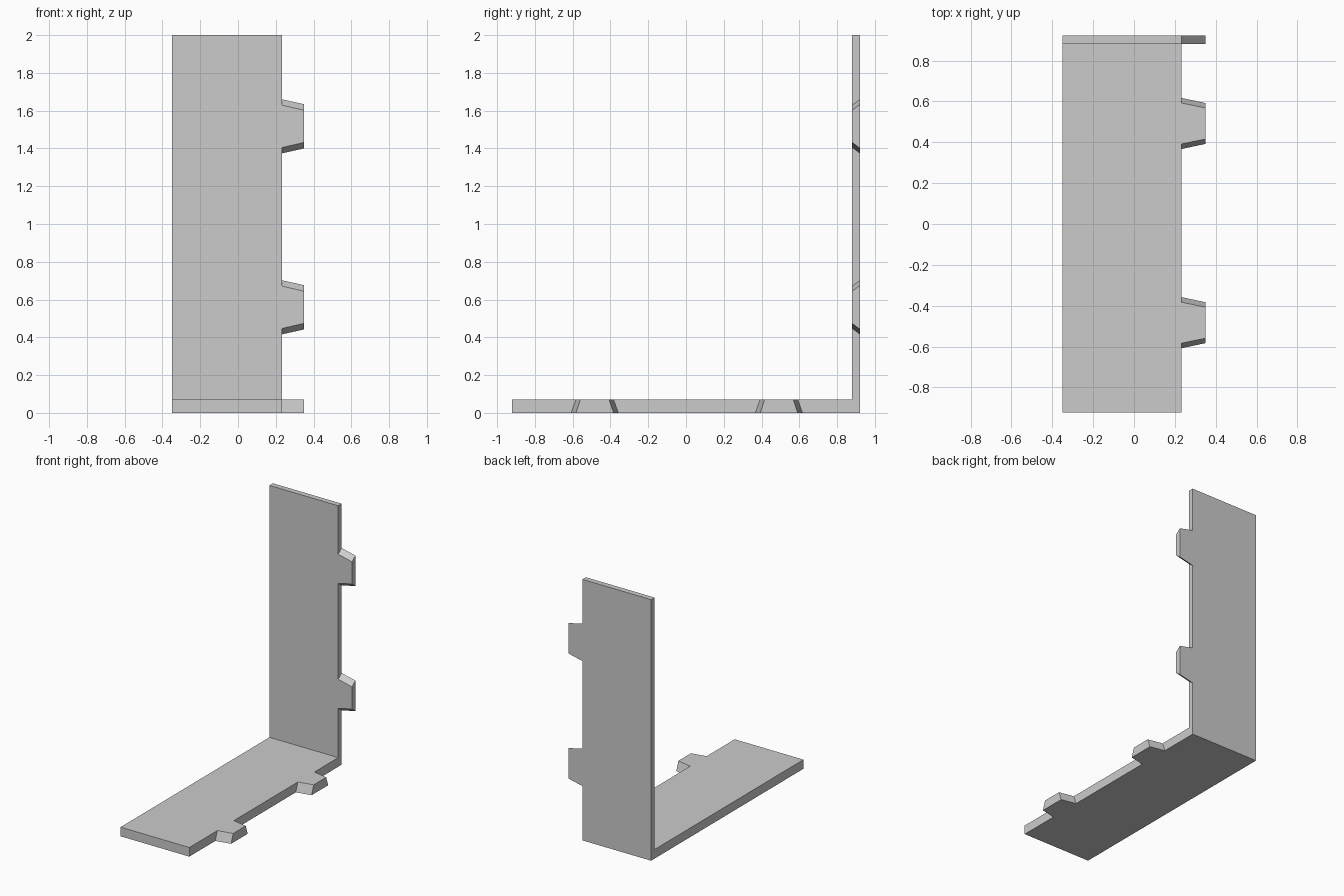
import bpy
import bmesh

cube = bpy.data.objects.get("Cube")
if cube:
    bpy.data.objects.remove(cube, do_unlink=True)

# Single plain grey
grey = bpy.data.materials.new("plain_grey")
grey.use_nodes = True
colour = (0.6, 0.6, 0.6, 1)
grey.diffuse_color = colour
grey.node_tree.nodes["Principled BSDF"].inputs["Base Color"].default_value = colour

LEFT, EDGE, TIP = -0.35, 0.233, 0.35
FRONT, BACK, INNER = -0.922, 0.922, 0.88
THICK, TOP = 0.07, 2.0


def loft(name, start, end):
    """Solid between two matching outlines."""
    bm = bmesh.new()
    a = [bm.verts.new(p) for p in start]
    b = [bm.verts.new(p) for p in end]
    bm.faces.new(a)
    bm.faces.new(b[::-1])
    for i in range(len(a)):
        j = (i + 1) % len(a)
        bm.faces.new((a[i], b[i], b[j], a[j]))
    bmesh.ops.recalc_face_normals(bm, faces=bm.faces)
    mesh = bpy.data.meshes.new(name)
    bm.to_mesh(mesh)
    bm.free()
    mesh.materials.append(grey)
    obj = bpy.data.objects.new(name, mesh)
    bpy.context.collection.objects.link(obj)
    return obj


# L-shaped bracket: floor plate and upright plate in one solid
profile = [(FRONT, 0), (BACK, 0), (BACK, TOP), (INNER, TOP), (INNER, THICK), (FRONT, THICK)]
loft("angle_bracket",
     [(LEFT, y, z) for y, z in profile],
     [(EDGE, y, z) for y, z in profile])


def tab_section(x, centre, inner_half, outer_half, upright):
    """Trapezoid across the plate, wider on its outer side."""
    inner, outer = (INNER, BACK) if upright else (THICK, 0)
    pts = [(centre - inner_half, inner), (centre + inner_half, inner),
           (centre + outer_half, outer), (centre - outer_half, outer)]
    return [(x, d, s) if upright else (x, s, d) for s, d in pts]


def tab(name, centre, root, tip, upright):
    loft(name, tab_section(EDGE, centre, *root, upright),
         tab_section(TIP, centre, *tip, upright))


# Tapered tabs along the right-hand edges
for label, centre in (("lower", 0.559), ("upper", 1.517)):
    tab(label + "_upright_tab", centre, (0.112, 0.143), (0.085, 0.117), True)
for label, centre in (("front", -0.483), ("back", 0.492)):
    tab(label + "_floor_tab", centre, (0.1, 0.125), (0.076, 0.1), False)
